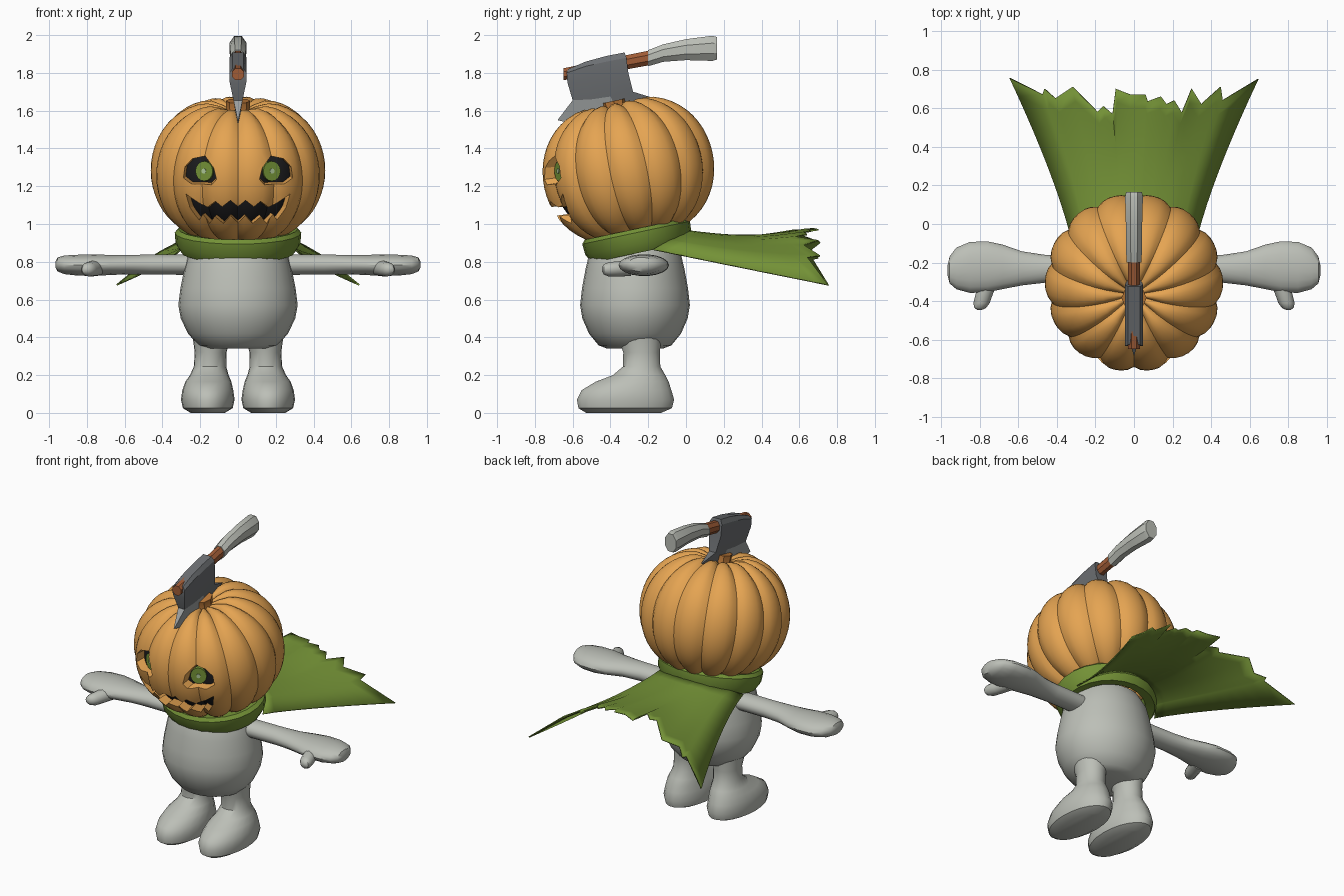
import bpy, bmesh, math
from mathutils import Vector, Matrix

if "Cube" in bpy.data.objects:
    bpy.data.objects.remove(bpy.data.objects["Cube"])

TILT = math.radians(12)
HEAD = Matrix.Translation((0, -0.305, 1.285)) @ Matrix.Rotation(TILT, 4, 'X')


def mat(name, r, g, b):
    m = bpy.data.materials.new(name)
    lin = [((c / 255 + 0.055) / 1.055) ** 2.4 for c in (r, g, b)]
    m.diffuse_color = (*lin, 1)
    m.use_nodes = True
    m.node_tree.nodes["Principled BSDF"].inputs["Base Color"].default_value = m.diffuse_color
    return m


ORANGE = mat("pumpkin orange", 229, 164, 82)
STEM = mat("stem brown", 186, 120, 56)
GREEN = mat("cloth green", 115, 145, 54)
PALE = mat("pale grey", 188, 191, 183)
STEEL = mat("dark steel", 108, 111, 114)
EDGE = mat("blade edge", 156, 160, 160)
WOOD = mat("wood brown", 160, 92, 54)
BLACK = mat("hollow black", 28, 28, 30)
SHINE = mat("eye shine", 170, 195, 150)


def make(name, verts, faces, *mats, smooth=40):
    me = bpy.data.meshes.new(name)
    me.from_pydata([tuple(v) for v in verts], [], faces)
    bm = bmesh.new()
    bm.from_mesh(me)
    bmesh.ops.recalc_face_normals(bm, faces=bm.faces)
    bm.to_mesh(me)
    bm.free()
    for m in mats:
        me.materials.append(m)
    ob = bpy.data.objects.new(name, me)
    bpy.context.collection.objects.link(ob)
    if smooth:
        shade(ob, smooth)
    return ob


def shade(ob, angle):
    bpy.ops.object.select_all(action='DESELECT')
    ob.select_set(True)
    bpy.context.view_layer.objects.active = ob
    bpy.ops.object.shade_smooth_by_angle(angle=math.radians(angle))


def skin(name, rings, m, smooth=40, closed=False):
    """Join equal rings of points; cap the ends, or close into a loop."""
    n, k = len(rings[0]), len(rings)
    faces = []
    for j in range(k if closed else k - 1):
        a, b = j * n, (j + 1) % k * n
        faces += [(a + i, a + (i + 1) % n, b + (i + 1) % n, b + i) for i in range(n)]
    if not closed:
        faces += [tuple(range(n)), tuple(range((k - 1) * n, k * n))]
    return make(name, [p for r in rings for p in r], faces, m, smooth=smooth)


def ring(c, u, v, n=20, turn=0.0):
    c, u, v = Vector(c), Vector(u), Vector(v)
    return [c + u * math.cos(2 * math.pi * i / n + turn) + v * math.sin(2 * math.pi * i / n + turn)
            for i in range(n)]


def pumpkin(name, size, m, lobes=14, per=6, rows=26):
    rings = []
    for j in range(rows + 1):
        phi = math.radians(-89.5 + 179 * j / rows)
        r = 0.462 * math.cos(phi) ** 0.75
        z = 0.38 * math.sin(phi)
        if z > 0:
            z -= 0.07 * math.exp(-(r / 0.11) ** 2)
        pts = []
        for i in range(lobes * per):
            t = abs((i % per) / per * 2 - 1)
            f = size * (1 - 0.055 * t ** 2.5)
            a = -math.pi / 2 + 2 * math.pi * i / (lobes * per)
            pts.append(HEAD @ Vector((r * f * math.cos(a), r * f * math.sin(a), z * f)))
        rings.append(pts)
    return skin(name, rings, m)


# Pumpkin head with a dark inner ball showing through the carved openings
head = pumpkin("pumpkin_head", 1.0, ORANGE)
pumpkin("head_hollow", 0.88, BLACK)


def carve(outline, fx, fz):
    """Cut a tapered opening through the front of the shell."""
    rings = []
    for y in (-0.9, -0.45):
        s = 1 + 0.5 * ((y + 0.305) / -0.415 - 1)
        rings.append([(fx + (x - fx) * s, y, fz + (z - fz) * s) for x, z in outline])
    cutter = skin("cutter", rings, ORANGE, smooth=0)
    mod = head.modifiers.new("carve", 'BOOLEAN')
    mod.operation, mod.solver, mod.object = 'DIFFERENCE', 'EXACT', cutter
    bpy.context.view_layer.objects.active = head
    bpy.ops.object.modifier_apply(modifier=mod.name)
    bpy.data.objects.remove(cutter)


eye = [(0.30, 1.235), (0.29, 1.30), (0.245, 1.345), (0.175, 1.36),
       (0.13, 1.30), (0.115, 1.24), (0.14, 1.21), (0.25, 1.205)]
half = [(0, 1.09), (0.04, 1.125), (0.085, 1.09), (0.12, 1.12), (0.17, 1.085), (0.21, 1.10),
        (0.30, 1.16), (0.285, 1.08), (0.24, 1.0), (0.21, 1.04), (0.175, 0.98), (0.13, 1.035),
        (0.085, 0.99), (0.04, 1.04), (0, 0.99)]
carve(half + [(-x, z) for x, z in half[-2:0:-1]], 0, 1.15)
for s in (1, -1):
    carve([(s * x, z) for x, z in eye], s * 0.14, 1.36)
shade(head, 40)

# Stem
skin("stem", [[HEAD @ p for p in ring((0, 0, z), (r, 0, 0), (0, r, 0), 8)]
              for z, r in ((0.26, 0.085), (0.32, 0.06), (0.375, 0.065))], STEM, 30)

# Eyes
for s in (1, -1):
    out = Vector((s * 0.4, -0.9, 0)).normalized()
    side = Vector((-out.y, out.x, 0))
    c = Vector((s * 0.175, -0.665, 1.28))
    for name, r, a, b, m in (("iris", 0.05, -0.03, 0.012, GREEN), ("eye_shine", 0.013, 0.0, 0.017, SHINE)):
        skin(name, [ring(c + out * d, side * r, (0, 0, r * 1.05), 16) for d in (a, b)], m)

# Body
body = [(0.16, 0.34), (0.21, 0.358), (0.265, 0.42), (0.303, 0.5), (0.316, 0.57), (0.305, 0.66),
        (0.285, 0.76), (0.262, 0.85), (0.22, 0.92), (0.1, 0.95)]
skin("body", [ring((0, -0.27, z), (r, 0, 0), (0, r * 0.92, 0), 28) for r, z in body], PALE)

# Arms with mitten hands: x, y, z, half width, half height
arm = [(0.2, -0.235, 0.785, 0.07, 0.055), (0.46, -0.232, 0.785, 0.072, 0.054),
       (0.58, -0.23, 0.785, 0.088, 0.052), (0.68, -0.222, 0.783, 0.115, 0.054),
       (0.76, -0.222, 0.782, 0.132, 0.058), (0.85, -0.225, 0.782, 0.132, 0.056),
       (0.92, -0.23, 0.784, 0.108, 0.05), (0.955, -0.238, 0.786, 0.07, 0.038),
       (0.965, -0.24, 0.786, 0.03, 0.018)]
thumb = [(0.75, -0.29, 0.77, 0.05), (0.775, -0.36, 0.762, 0.045), (0.79, -0.41, 0.76, 0.042),
         (0.797, -0.435, 0.76, 0.03), (0.8, -0.445, 0.76, 0.012)]
# Legs with feet: z, x, y, half width, half length
leg = [(0.0, 0.16, -0.33, 0.09, 0.2), (0.025, 0.16, -0.322, 0.132, 0.25), (0.07, 0.16, -0.32, 0.142, 0.26),
       (0.12, 0.16, -0.315, 0.135, 0.24), (0.165, 0.157, -0.285, 0.122, 0.195),
       (0.2, 0.152, -0.248, 0.102, 0.14), (0.245, 0.148, -0.235, 0.086, 0.1),
       (0.32, 0.145, -0.235, 0.084, 0.098), (0.4, 0.14, -0.245, 0.1, 0.115)]
for s in (1, -1):
    skin("arm", [ring((s * x, y, z), (0, w, 0), (0, 0, h), 18) for x, y, z, w, h in arm], PALE)
    skin("thumb", [ring((s * x, y, z), (r, 0, 0), (0, 0, r * 0.9), 12) for x, y, z, r in thumb], PALE)
    skin("leg", [ring((s * x, y, z), (w, 0, 0), (0, d, 0), 22) for z, x, y, w, d in leg], PALE)

# Collar
C = Matrix.Translation((0, -0.255, 0.91)) @ Matrix.Rotation(TILT, 4, 'X')
band = [(0.30, -0.062), (0.33, -0.015), (0.335, 0.045), (0.315, 0.065), (0.24, 0.05), (0.24, -0.05)]
skin("collar", [[C @ p for p in ring((0, 0, z), (r, 0, 0), (0, r * 0.87, 0), 24)] for r, z in band],
     GREEN, closed=True)

# Torn cape: ragged hem swept back from the collar
hem = [(-0.645, 0.755), (-0.475, 0.67), (-0.465, 0.70), (-0.41, 0.65), (-0.32, 0.71), (-0.19, 0.58),
       (-0.16, 0.61), (-0.11, 0.57), (-0.095, 0.70), (-0.02, 0.67), (0.06, 0.67), (0.07, 0.635),
       (0.14, 0.66), (0.17, 0.62), (0.21, 0.64), (0.25, 0.575), (0.30, 0.70), (0.35, 0.62),
       (0.45, 0.71), (0.46, 0.64), (0.645, 0.75)]
ROWS = 10
verts, faces = [], []
for x1, y1 in hem:
    u = x1 / 0.645
    a = u * math.radians(72)
    x0, y0 = 0.325 * math.sin(a), -0.255 + 0.27 * math.cos(a)
    z0 = 0.91 + (y0 + 0.255) * 0.21 - 0.06 * u * u
    z1 = 0.98 - 0.30 * u * u
    for j in range(ROWS + 1):
        v = j / ROWS
        sag = 0.03 * math.sin(math.pi * v) * (1 - u * u)
        verts.append((x0 + (x1 - x0) * v ** 1.3, y0 + (y1 - y0) * v, z0 + (z1 - z0) * v - sag))
for i in range(len(hem) - 1):
    for j in range(ROWS):
        k = i * (ROWS + 1) + j
        faces.append((k, k + 1, k + ROWS + 2, k + ROWS + 1))
cape = make("cape", verts, faces, GREEN)
cape.modifiers.new("cloth", 'SOLIDIFY').thickness = 0.008

# Axe head: rows of (half thickness, y z points) from the top to the cutting edge
rows = [(0.03, [(-0.625, 1.82), (-0.53, 1.86), (-0.42, 1.89), (-0.325, 1.908)]),
        (0.046, [(-0.632, 1.80), (-0.53, 1.835), (-0.42, 1.86), (-0.315, 1.88)]),
        (0.044, [(-0.628, 1.75), (-0.53, 1.765), (-0.42, 1.78), (-0.305, 1.80)]),
        (0.024, [(-0.60, 1.655), (-0.5, 1.66), (-0.4, 1.675), (-0.28, 1.70)]),
        (0.002, [(-0.68, 1.55), (-0.52, 1.51), (-0.34, 1.55), (-0.165, 1.665)])]
axe = skin("axe_head", [[(t, y, z) for y, z in p] + [(-t, y, z) for y, z in reversed(p)]
                        for t, p in rows], STEEL, 25)
axe.data.materials.append(EDGE)
for f in axe.data.polygons:
    if f.center.z < 1.64:
        f.material_index = 1

# Axe handle and wrapped grip: y, z, half width, half height
handle = [(-0.648, 1.793, 0.034, 0.034), (-0.4, 1.84, 0.034, 0.04), (-0.18, 1.882, 0.034, 0.042)]
grip = [(-0.2, 1.878, 0.042, 0.046), (-0.12, 1.905, 0.045, 0.05), (0.0, 1.923, 0.046, 0.06),
        (0.14, 1.93, 0.05, 0.072), (0.165, 1.93, 0.045, 0.064)]
for name, pts, m in (("axe_handle", handle, WOOD), ("axe_grip", grip, PALE)):
    skin(name, [ring((0, y, z), (w, 0, 0), (0, 0, h), 8, math.pi / 8) for y, z, w, h in pts], m, 30)
